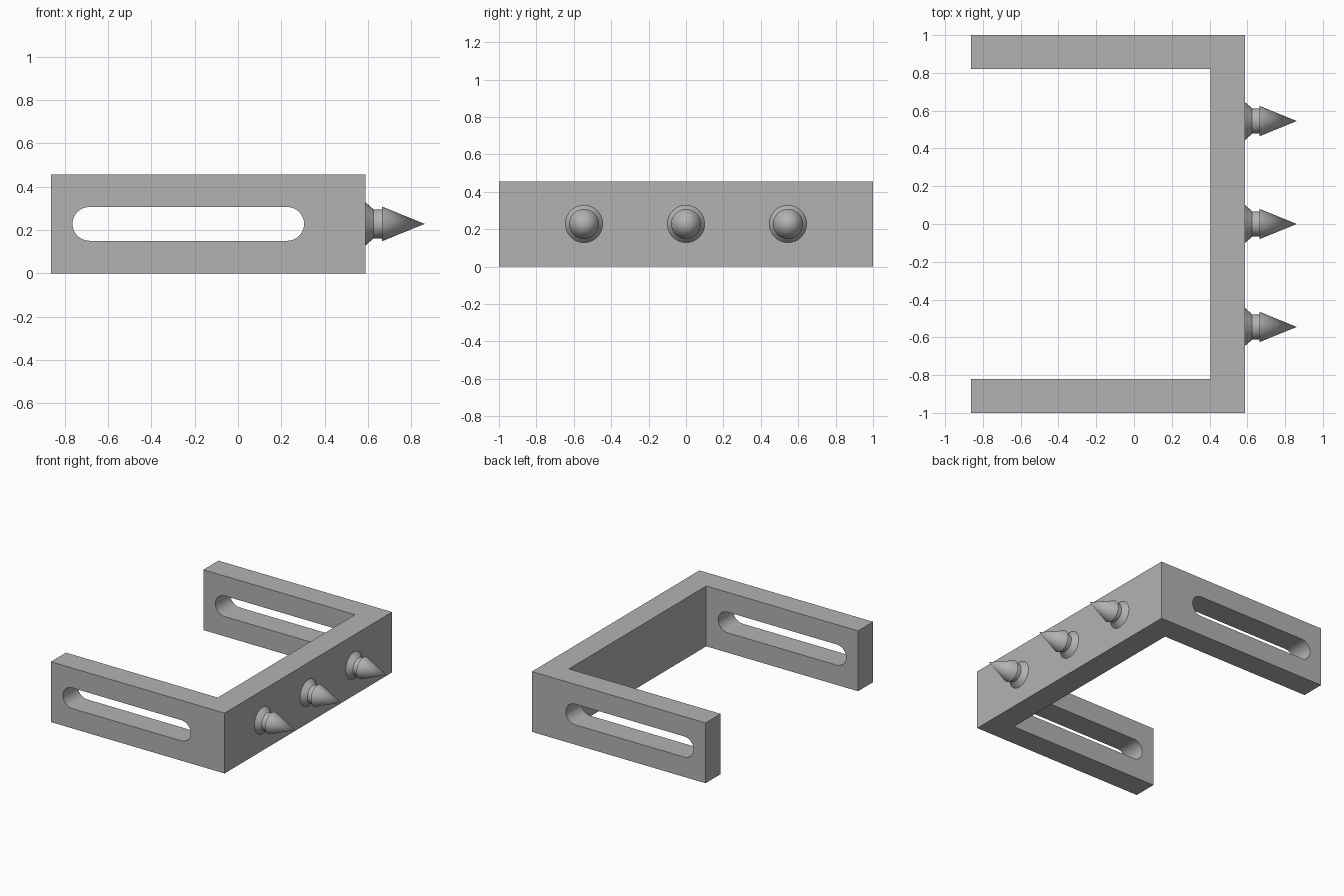
import bpy
import bmesh
import math
from mathutils import Matrix

default = bpy.data.objects.get("Cube")
if default:
    bpy.data.objects.remove(default, do_unlink=True)

HEIGHT = 0.456
MID_Z = HEIGHT / 2
FACE_X = 0.588

grey = bpy.data.materials.new("plain grey")
grey.use_nodes = True
colour = (0.45, 0.45, 0.45, 1)
grey.diffuse_color = colour
grey.node_tree.nodes["Principled BSDF"].inputs["Base Color"].default_value = colour


def make_object(name, bm):
    bmesh.ops.recalc_face_normals(bm, faces=bm.faces)
    mesh = bpy.data.meshes.new(name)
    bm.to_mesh(mesh)
    bm.free()
    mesh.materials.append(grey)
    obj = bpy.data.objects.new(name, mesh)
    bpy.context.collection.objects.link(obj)
    return obj


def extrude_profile(name, points, offset):
    bm = bmesh.new()
    face = bm.faces.new([bm.verts.new(p) for p in points])
    moved = bmesh.ops.extrude_face_region(bm, geom=[face])["geom"]
    verts = [v for v in moved if isinstance(v, bmesh.types.BMVert)]
    bmesh.ops.translate(bm, verts=verts, vec=offset)
    return make_object(name, bm)


def smooth(obj):
    bpy.ops.object.select_all(action="DESELECT")
    obj.select_set(True)
    bpy.context.view_layer.objects.active = obj
    bpy.ops.object.shade_smooth_by_angle(angle=math.radians(25))


# U-shaped bracket, open towards -x
outline = [(-0.864, -1), (FACE_X, -1), (FACE_X, 1), (-0.864, 1),
           (-0.864, 0.82), (0.405, 0.82), (0.405, -0.82), (-0.864, -0.82)]
bracket = extrude_profile("bracket", [(x, y, 0) for x, y in outline], (0, 0, HEIGHT))

# Rounded slot cut through both arms
SLOT_R, STEPS = 0.078, 16
slot = []
for centre, start in ((0.227, -math.pi / 2), (-0.686, math.pi / 2)):
    for i in range(STEPS + 1):
        a = start + math.pi * i / STEPS
        slot.append((centre + SLOT_R * math.cos(a), -1.2, MID_Z + SLOT_R * math.sin(a)))
cutter = extrude_profile("slot_cutter", slot, (0, 2.4, 0))
cutter.hide_render = True
cutter.hide_set(True)
cut = bracket.modifiers.new("slots", "BOOLEAN")
cut.operation = "DIFFERENCE"
cut.solver = "EXACT"
cut.object = cutter

# Bake the cut so the cutter can go
graph = bpy.context.evaluated_depsgraph_get()
baked = bpy.data.meshes.new_from_object(bracket.evaluated_get(graph))
bracket.modifiers.clear()
bracket.data = baked
bpy.data.objects.remove(cutter, do_unlink=True)
smooth(bracket)

# Spikes: flared foot, neck and pointed cone, turned about the x axis
sections = [(FACE_X, 0.626, 0.1, 0.067), (0.626, 0.665, 0.067, 0.067),
            (0.665, 0.862, 0.08, 0)]
for name, y in (("front_spike", -0.545), ("middle_spike", 0), ("back_spike", 0.545)):
    bm = bmesh.new()
    for x0, x1, r0, r1 in sections:
        place = Matrix.Translation(((x0 + x1) / 2, y, MID_Z)) @ Matrix.Rotation(math.pi / 2, 4, "Y")
        bmesh.ops.create_cone(bm, cap_ends=True, segments=32, radius1=r0, radius2=r1,
                              depth=x1 - x0, matrix=place)
    smooth(make_object(name, bm))
